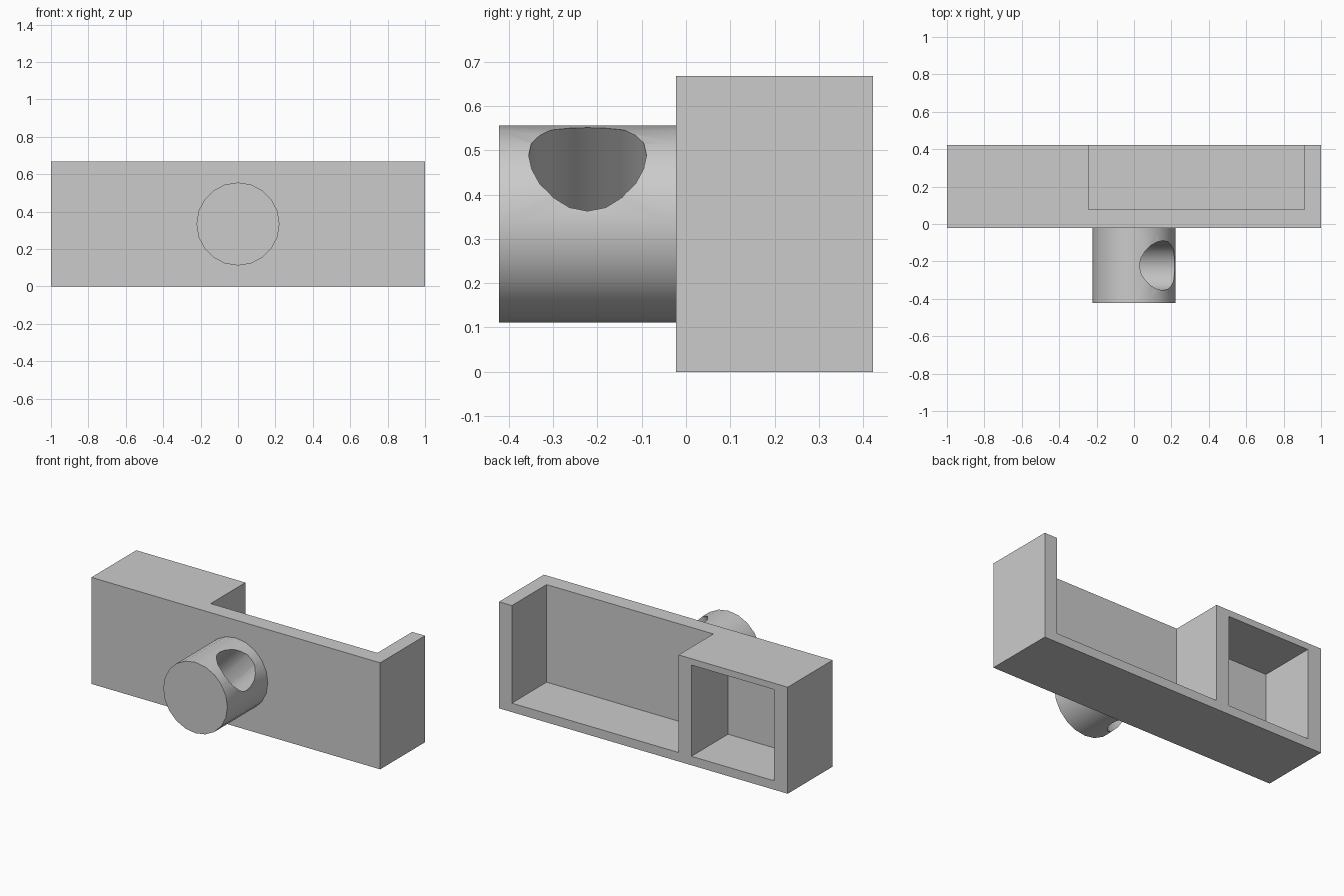
import bpy
from math import radians

cube = bpy.data.objects.get("Cube")
if cube:
    bpy.data.objects.remove(cube, do_unlink=True)

GREY = (0.6, 0.6, 0.6, 1.0)
grey = bpy.data.materials.new("light grey")
grey.use_nodes = True
grey.diffuse_color = GREY
grey.node_tree.nodes["Principled BSDF"].inputs["Base Color"].default_value = GREY


def finish(name):
    ob = bpy.context.object
    ob.name = name
    ob.data.materials.append(grey)
    bpy.ops.object.transform_apply(location=True, rotation=True, scale=True)
    return ob


def box(name, low, high):
    mid = [(a + b) / 2 for a, b in zip(low, high)]
    bpy.ops.mesh.primitive_cube_add(size=1, location=mid)
    bpy.context.object.scale = [b - a for a, b in zip(low, high)]
    return finish(name)


def cylinder(name, radius, depth, location, rotation):
    bpy.ops.mesh.primitive_cylinder_add(vertices=20, radius=radius, depth=depth,
                                        location=location, rotation=rotation)
    return finish(name)


def cut(ob, cutter):
    # Subtract the cutter, then remove it
    mod = ob.modifiers.new("cut", 'BOOLEAN')
    mod.operation = 'DIFFERENCE'
    mod.solver = 'EXACT'
    mod.object = cutter
    bpy.ops.object.select_all(action='DESELECT')
    ob.select_set(True)
    bpy.context.view_layer.objects.active = ob
    bpy.ops.object.modifier_apply(modifier=mod.name)
    bpy.data.objects.remove(cutter, do_unlink=True)


FRONT, BACK, HEIGHT = -0.022, 0.422, 0.667

# Long tray body
body = box("tray_body", (-1, FRONT, 0), (1, BACK, HEIGHT))
# Large bay, open at the top and back
cut(body, box("bay_cutter", (-0.244, 0.078, 0.056), (0.911, 1, 1)))
# Small closed compartment, open at the back only
cut(body, box("compartment_cutter", (-0.905, 0.06, 0.056), (-0.333, 1, 0.627)))

# Round mounting post on the front
post = cylinder("mounting_post", 0.222, 0.4, (0, FRONT - 0.2, HEIGHT / 2),
                (radians(90), 0, 0))
# Diagonal hole through the post
cut(post, cylinder("hole_cutter", 0.133, 1, (0, FRONT - 0.2, HEIGHT / 2),
                   (0, radians(45), 0)))
bpy.ops.object.shade_smooth_by_angle(angle=radians(30))
